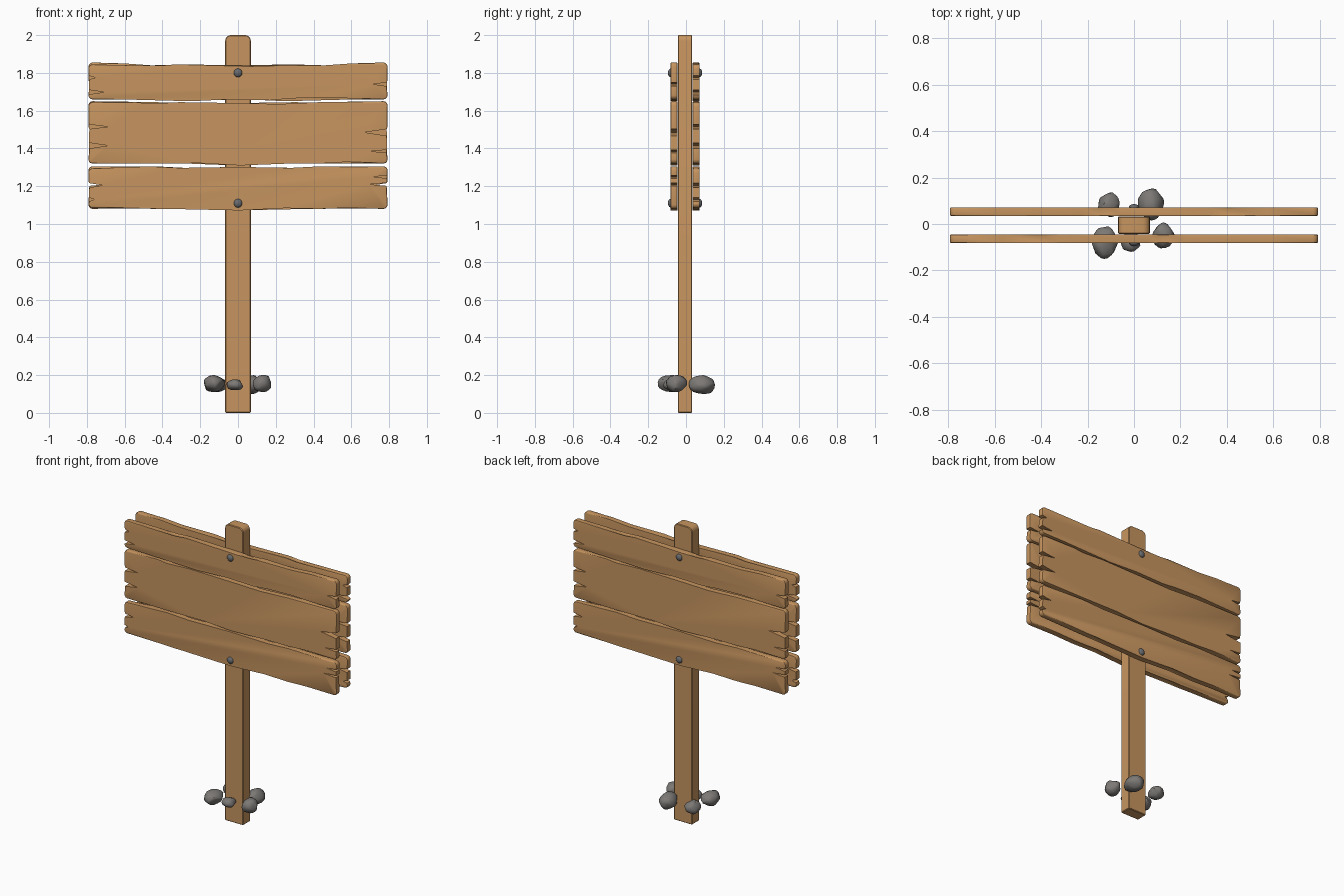
import bpy, bmesh, math, random
from mathutils import Matrix, Vector

if "Cube" in bpy.data.objects:
    bpy.data.objects.remove(bpy.data.objects["Cube"], do_unlink=True)


def material(name, color):
    mat = bpy.data.materials.new(name)
    mat.use_nodes = True
    mat.diffuse_color = color
    mat.node_tree.nodes["Principled BSDF"].inputs["Base Color"].default_value = color
    return mat


WOOD = material("warm_wood", (0.57, 0.30, 0.115, 1))
STONE = material("grey_stone", (0.2, 0.19, 0.18, 1))
IRON = material("dark_iron", (0.14, 0.145, 0.155, 1))
MID_Y = -0.005      # centre plane of the post
HALF_TURN = Matrix.Translation((0, MID_Y, 0)) @ Matrix.Rotation(math.pi, 4, "Z")


def finish(name, bm, mat, angle=35):
    bmesh.ops.recalc_face_normals(bm, faces=bm.faces[:])
    mesh = bpy.data.meshes.new(name)
    bm.to_mesh(mesh)
    bm.free()
    mesh.materials.append(mat)
    obj = bpy.data.objects.new(name, mesh)
    bpy.context.collection.objects.link(obj)
    bpy.ops.object.select_all(action="DESELECT")
    obj.select_set(True)
    bpy.context.view_layer.objects.active = obj
    bpy.ops.object.shade_smooth_by_angle(angle=math.radians(angle))
    return obj


def add_back_copy(obj, name):
    """The rear side repeats the front, turned half way round the post."""
    copy = bpy.data.objects.new(name, obj.data)
    copy.matrix_world = HALF_TURN
    bpy.context.collection.objects.link(copy)
    obj.location.y = MID_Y


def corner(x, z, side, up, start):
    """Quarter round between a long edge and a plank end."""
    r = 0.022
    arc = []
    for step in range(4):
        a = math.radians(step * 30)
        arc.append((x + side * r * math.sin(a), z - up * r * (1 - math.cos(a)), False))
    return arc if start else arc[::-1]


def plank(name, top, bottom, left, right):
    """Ragged board; splits are (height, depth, half opening)."""
    outline = [(x, z, False) for x, z in top[1:-1]]
    outline += corner(*top[-1], 1, 1, True)
    for z, depth, gap in sorted(right, reverse=True):
        outline += [(0.79, z + gap, True), (0.79 - depth, z, True), (0.787, z - gap, True)]
    outline += corner(*bottom[-1], 1, -1, False)
    outline += [(x, z, False) for x, z in bottom[-2:0:-1]]
    outline += corner(*bottom[0], -1, -1, True)
    for z, depth, gap in sorted(left):
        outline += [(-0.787, z - gap, True), (-0.79 + depth, z, True), (-0.79, z + gap, True)]
    outline += corner(*top[0], -1, 1, False)

    bm = bmesh.new()
    front = [bm.verts.new((x, -0.077, z)) for x, z, _ in outline]
    back = [bm.verts.new((x, -0.04, z)) for x, z, _ in outline]
    bm.faces.new(front)
    bm.faces.new(back[::-1])
    rims = []
    count = len(outline)
    for i in range(count):
        j = (i + 1) % count
        bm.faces.new((front[j], front[i], back[i], back[j]))
        # Round the rims, leaving the splits crisp
        if not (outline[i][2] and outline[j][2]):
            rims += [bm.edges.get((front[i], front[j])), bm.edges.get((back[i], back[j]))]
    bmesh.ops.bevel(bm, geom=rims, offset=0.006, segments=2, profile=0.5,
                    affect="EDGES", clamp_overlap=True)
    obj = finish("front_" + name, bm, WOOD)
    add_back_copy(obj, "back_" + name)


# Post with rounded top shoulders
bm = bmesh.new()
bmesh.ops.create_cube(bm, size=1, matrix=Matrix.Translation((0, MID_Y, 1))
                      @ Matrix.Diagonal((0.136, 0.076, 2, 1)))
shoulders = [e for e in bm.edges
             if all(v.co.z > 1.9 for v in e.verts) and abs(e.verts[0].co.x - e.verts[1].co.x) < 0.01]
bmesh.ops.bevel(bm, geom=shoulders, offset=0.03, segments=4, profile=0.5, affect="EDGES")
sharp = [e for e in bm.edges if e.calc_face_angle(0) > 0.8]
bmesh.ops.bevel(bm, geom=sharp, offset=0.004, segments=1, affect="EDGES")
finish("post", bm, WOOD)

# Three boards on each side
plank("top_plank",
      [(-.77, 1.845), (-.57, 1.84), (-.41, 1.832), (-.33, 1.845), (.06, 1.84), (.1, 1.83),
       (.15, 1.83), (.22, 1.845), (.46, 1.84), (.6, 1.85), (.77, 1.855)],
      [(-.77, 1.66), (-.62, 1.66), (-.25, 1.65), (-.04, 1.66), (.17, 1.655), (.28, 1.665),
       (.46, 1.67), (.6, 1.665), (.77, 1.66)],
      [(1.775, .035, .01), (1.698, .08, .012)],
      [(1.74, .075, .01)])
plank("middle_plank",
      [(-.77, 1.645), (-.54, 1.645), (-.47, 1.637), (-.31, 1.645), (.01, 1.64), (.22, 1.635),
       (.43, 1.645), (.77, 1.65)],
      [(-.77, 1.32), (-.47, 1.32), (-.2, 1.322), (.01, 1.31), (.27, 1.32), (.43, 1.32),
       (.57, 1.328), (.77, 1.32)],
      [(1.415, .1, .015), (1.515, .1, .012)],
      [(1.485, .12, .018), (1.385, .085, .008)])
plank("bottom_plank",
      [(-.77, 1.295), (-.6, 1.3), (-.47, 1.305), (-.31, 1.297), (.01, 1.302), (.28, 1.297),
       (.43, 1.305), (.77, 1.305)],
      [(-.77, 1.085), (-.41, 1.08), (-.36, 1.086), (-.23, 1.077), (.01, 1.072), (.17, 1.08),
       (.25, 1.09), (.43, 1.08), (.57, 1.085), (.77, 1.08)],
      [(1.205, .07, .012), (1.13, .03, .01)],
      [(1.25, .07, .008), (1.21, .095, .008)])

# Domed bolts
for label, height in (("upper_bolt", 1.8), ("lower_bolt", 1.11)):
    bm = bmesh.new()
    bmesh.ops.create_uvsphere(bm, u_segments=16, v_segments=10, radius=1,
                              matrix=Matrix.Translation((0, -0.075, height))
                              @ Matrix.Diagonal((0.023, 0.016, 0.023, 1)))
    add_back_copy(finish("front_" + label, bm, IRON), "back_" + label)


def rock(name, low, high, seed):
    """Chipped stone: hull of scattered points fitted to a box."""
    rng = random.Random(seed)
    bm = bmesh.new()
    turn = rng.random() * math.tau
    total = 22
    for i in range(total):
        z = 1 - 2 * (i + 0.5) / total
        a = turn + i * 2.4 + rng.uniform(-0.35, 0.35)
        flat = math.sqrt(1 - z * z)
        bm.verts.new(Vector((flat * math.cos(a), flat * math.sin(a), z)) * rng.uniform(0.88, 1.1))
    hull = bmesh.ops.convex_hull(bm, input=bm.verts[:])
    loose = {g for g in hull["geom_interior"] + hull["geom_unused"]
             if isinstance(g, bmesh.types.BMVert)}
    bmesh.ops.delete(bm, geom=list(loose), context="VERTS")
    bmesh.ops.bevel(bm, geom=bm.edges[:], offset=0.1, segments=1, affect="EDGES")
    for axis in range(3):
        values = [v.co[axis] for v in bm.verts]
        lo, span = min(values), max(values) - min(values)
        for v in bm.verts:
            v.co[axis] = low[axis] + (v.co[axis] - lo) / span * (high[axis] - low[axis])
    finish(name, bm, STONE, 40)


# Stones around the foot
rock("front_right_rock", (-.18, -.15, .11), (-.068, -.01, .2), 3)
rock("front_middle_rock", (-.06, -.12, .12), (.027, -.04, .178), 5)
rock("front_left_rock", (.078, -.105, .11), (.176, .006, .2), 8)
rock("back_right_rock", (-.155, .03, .11), (-.062, .136, .195), 11)
rock("back_left_rock", (.017, .015, .1), (.13, .153, .2), 14)
